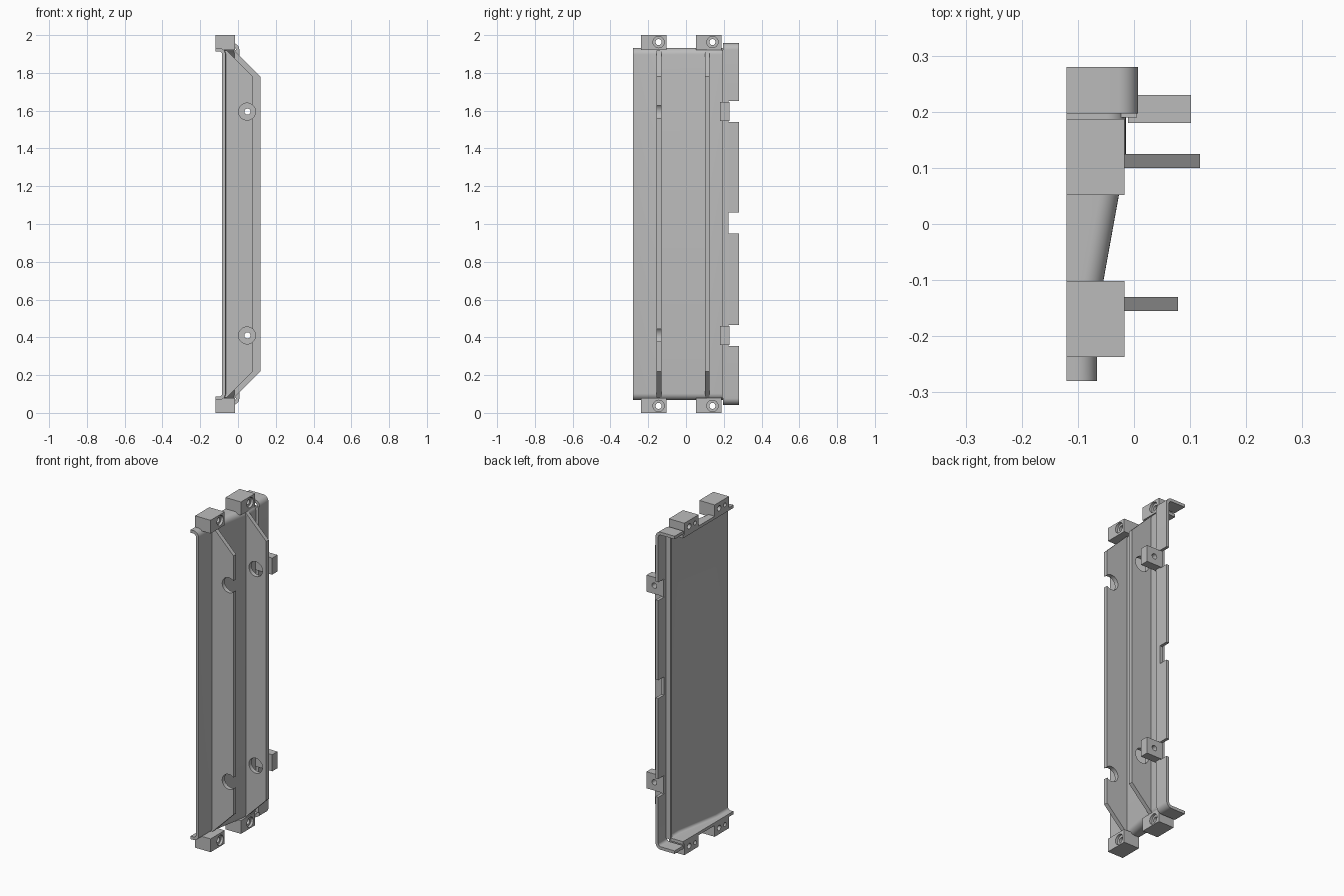
import bpy, bmesh, math
from mathutils import Matrix, Vector

cube = bpy.data.objects.get("Cube")
if cube:
    bpy.data.objects.remove(cube)

grey = bpy.data.materials.new("plain_grey")
grey.use_nodes = True
grey.diffuse_color = (0.5, 0.5, 0.5, 1)
grey.node_tree.nodes["Principled BSDF"].inputs["Base Color"].default_value = (0.5, 0.5, 0.5, 1)

MID = 1.0      # mirror height
BACK = -0.12   # rear edge of every flange


def finish(name, bm):
    bmesh.ops.recalc_face_normals(bm, faces=bm.faces[:])
    mesh = bpy.data.meshes.new(name)
    bm.to_mesh(mesh)
    bm.free()
    mesh.materials.append(grey)
    obj = bpy.data.objects.new(name, mesh)
    bpy.context.collection.objects.link(obj)
    return obj


def loft(name, rings):
    """Skin a row of equal closed outlines and cap both ends."""
    bm = bmesh.new()
    rows = [[bm.verts.new(p) for p in ring] for ring in rings]
    n = len(rows[0])
    for a, b in zip(rows, rows[1:]):
        for i in range(n):
            j = (i + 1) % n
            bm.faces.new((a[i], a[j], b[j], b[i]))
    bm.faces.new(rows[0])
    bm.faces.new(rows[-1])
    return finish(name, bm)


def box(name, x0, x1, y0, y1, z0, z1):
    outline = [(x0, z0), (x1, z0), (x1, z1), (x0, z1)]
    return loft(name, [[(x, y, z) for x, z in outline] for y in (y0, y1)])


def cylinder(axis, centre, radius, length):
    bm = bmesh.new()
    turn = Vector((0, 0, 1)).rotation_difference(Vector(axis)).to_matrix().to_4x4()
    bmesh.ops.create_cone(bm, cap_ends=True, segments=32, radius1=radius, radius2=radius,
                          depth=length, matrix=Matrix.Translation(centre) @ turn)
    return finish("cutter", bm)


def cut(obj, cutters):
    """Subtract the cutters, bake the result and remove them."""
    for c in cutters:
        c.hide_render = True
        mod = obj.modifiers.new("cut", "BOOLEAN")
        mod.operation, mod.solver, mod.object = "DIFFERENCE", "EXACT", c
    bpy.context.view_layer.update()
    dg = bpy.context.evaluated_depsgraph_get()
    baked = bpy.data.meshes.new_from_object(obj.evaluated_get(dg))
    obj.modifiers.clear()
    obj.data = baked
    baked.materials.clear()
    baked.materials.append(grey)
    for c in cutters:
        bpy.data.objects.remove(c)


def channel(y, face, half, t, radius):
    """Outline of a U channel with rounded corners, open towards -x."""
    def corner(inset, r):
        cx, cz = face - inset - r, half - inset - r
        return [(cx + r * math.cos(a), cz + r * math.sin(a))
                for a in (math.pi / 2 * k / 8 for k in range(8, -1, -1))]
    outer = [(BACK, half)] + corner(0, radius)
    inner = [(BACK, half - t)] + corner(t, radius - t)
    outer += [(x, -z) for x, z in reversed(outer)]
    inner += [(x, -z) for x, z in reversed(inner)]
    return [(x, y, MID + z) for x, z in outer + inner[::-1]]


# Main panel: flat, sloping, then flat again
sections = [(-0.28, -0.066), (-0.165, -0.066), (0.12, -0.0145), (0.2, -0.0145)]
panel = loft("main_panel", [channel(y, f, 0.932, 0.018, 0.035) for y, f in sections])

# Raised side rim with three notches in its outer edge
rim = loft("side_rim", [channel(y, 0.007, 0.957, 0.018, 0.035) for y in (0.197, 0.28)])
cut(rim, [box("cutter", -0.08, 0.05, 0.225, 0.3, z - 0.055, z + 0.055)
          for z in (0.41, 1.005, 1.595)])

# Step joining panel and rim
box("step_wall", -0.04, 0.005, 0.19, 0.205, 0.08, 1.92)

# Upright ribs with round clearance holes
for name, y0, y1, reach in (("front_rib", -0.155, -0.13, 0.078),
                            ("rear_rib", 0.1, 0.125, 0.118)):
    root = -0.075 if reach < 0.1 else -0.028
    corner = 0.78
    top = min(corner + reach - root, 0.918)
    tip = reach - (top - corner)
    half = [(root, top), (tip, top), (reach, corner)]
    outline = half + [(x, -z) for x, z in reversed(half)]
    rib = loft(name, [[(x, y, MID + z) for x, z in outline] for y in (y0, y1)])
    cut(rib, [cylinder((0, 1, 0), (0.048, (y0 + y1) / 2, z), 0.045, 0.1)
              for z in (0.41, 1.595)])

# Drilled mounting blocks on the rim
for side, z in (("lower", 0.41), ("upper", 1.595)):
    block = box(side + "_rim_block", -0.011, 0.102, 0.18, 0.23, z - 0.05, z + 0.05)
    cut(block, [cylinder((0, 1, 0), (0.05, 0.2, z), 0.016, 0.2)])

# Screw tabs at both ends, counterbored towards +x
for end, z0, z1, hz in (("bottom", 0, 0.08, 0.037), ("top", 1.92, 2, 1.963)):
    for side, y0, y1, hy in (("front", -0.237, -0.102, -0.145), ("rear", 0.052, 0.187, 0.14)):
        tab = box(f"{end}_{side}_tab", BACK, -0.017, y0, y1, z0, z1)
        cut(tab, [cylinder((1, 0, 0), (-0.07, hy, hz), 0.016, 0.3),
                  cylinder((1, 0, 0), (-0.017, hy, hz), 0.03, 0.03),
                  cylinder((1, 0, 0), (BACK, hy - 0.055, hz), 0.012, 0.04)])

# Smooth only the rounded surfaces
bpy.ops.object.select_all(action="DESELECT")
for obj in bpy.context.collection.objects:
    if obj.type == "MESH" and grey.name in obj.data.materials:
        obj.select_set(True)
        bpy.context.view_layer.objects.active = obj
bpy.ops.object.shade_smooth_by_angle(angle=math.radians(30))
